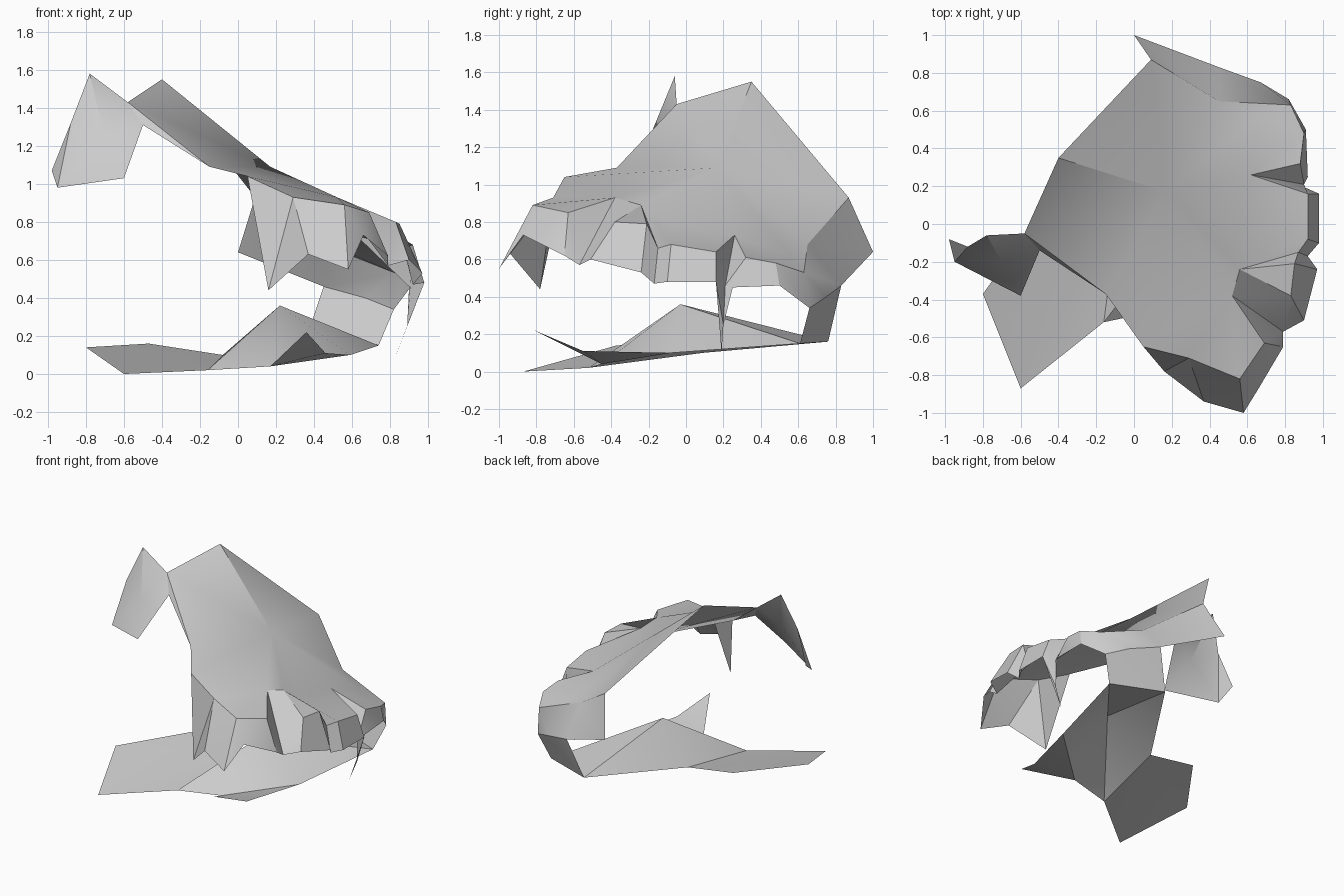
import bpy
import bmesh
from math import radians
from mathutils import Vector

cube = bpy.data.objects.get("Cube")
if cube:
    bpy.data.objects.remove(cube, do_unlink=True)

# One plain stone colour
stone = bpy.data.materials.new("stone_grey")
stone.use_nodes = True
stone.diffuse_color = (.6, .6, .6, 1)
stone.node_tree.nodes["Principled BSDF"].inputs["Base Color"].default_value = (.6, .6, .6, 1)


def fan(centre, ring, closed=False):
    """Triangles spreading from one point to a chain of points."""
    chain = ring + ring[:1] if closed else ring
    return [(centre, a, b) for a, b in zip(chain, chain[1:])]


def loft(columns):
    """Skin between neighbouring columns; repeated points collapse to triangles."""
    faces = []
    for left, right in zip(columns, columns[1:]):
        for i in range(len(left) - 1):
            faces.append((left[i], left[i + 1], right[i + 1], right[i]))
    return faces


def build(name, faces):
    """Make a thin sheet object from point loops, sharing equal points."""
    bm = bmesh.new()
    shared = {}
    for loop in faces:
        corners = []
        for point in loop:
            if point not in shared:
                shared[point] = bm.verts.new(Vector(point))
            if shared[point] not in corners:
                corners.append(shared[point])
        if len(corners) > 2 and not bm.faces.get(corners):
            bm.faces.new(corners)
    bmesh.ops.recalc_face_normals(bm, faces=bm.faces[:])
    # Turn the sheet so its outside faces upward
    if sum(f.normal.z * f.calc_area() for f in bm.faces) < 0:
        bmesh.ops.reverse_faces(bm, faces=bm.faces[:])
    mesh = bpy.data.meshes.new(name)
    bm.to_mesh(mesh)
    bm.free()
    mesh.materials.append(stone)
    obj = bpy.data.objects.new(name, mesh)
    bpy.context.collection.objects.link(obj)
    bpy.ops.object.select_all(action="DESELECT")
    obj.select_set(True)
    bpy.context.view_layer.objects.active = obj
    bpy.ops.object.shade_smooth_by_angle(angle=radians(30))
    return obj


# Canopy landmarks
summit = (.17, .17, 1.09)
rear_tip = (0, 1, .64)
rear_shoulder = (.09, .87, .93)
peak = (-.4, .35, 1.55)
flap_root = (-.58, -.05, 1.43)
flap_joint = (-.5, -.14, 1.31)
side_edge = (-.15, -.37, 1.09)
nose_root = (.05, -.65, 1.04)

# Roots of the brow bulges, front to back
valley = (.52, -.38, .93)
root_a = (.56, -.24, .89)
root_b = (.6, -.07, .79)
root_c = (.62, .26, .73)
root_d = (.65, .57, .61)
rear_crease = (.45, .65, .68)

# Crests of the bulges
nose_left = (.29, -.71, .93)
nose_right = (.56, -.82, .89)
cheek = (.69, -.63, .85)
cheek_hem = (.79, -.57, .57)
rear_corner = (.83, .63, .53)

# Lower hem points used more than once
fang = (.16, -.78, .44)
nose_hem = (.37, -.94, .63)
ridge_hem = (.98, .16, .48)
spike_mid = (.89, .2, .25)
rear_hem = (.82, .66, .34)
pillar_right = (.67, .75, .4)
pillar_left = (.45, .83, .46)

# Root, crest and hem of each section around the brow
brow = [
    (nose_root, nose_root, fang),
    (nose_root, nose_left, fang),
    (valley, nose_left, nose_hem),
    (valley, nose_right, nose_hem),
    (valley, nose_right, (.58, -1, .55)),
    (valley, cheek, (.66, -.87, .73)),
    (valley, cheek, (.79, -.65, .62)),
    (valley, cheek, cheek_hem),
    (valley, cheek_hem, cheek_hem),
    (root_a, (.83, -.38, .8), (.9, -.51, .6)),
    (root_a, (.85, -.21, .79), (.97, -.24, .53)),
    (root_a, (.87, -.15, .66), (.92, -.17, .47)),
    (root_b, (.92, -.08, .68), (.98, -.1, .48)),
    (root_c, (.92, .16, .64), ridge_hem),
    (root_c, (.9, .21, .46), spike_mid),
    (root_c, (.88, .32, .61), (.92, .25, .45)),
    (root_d, (.9, .48, .58), (.91, .5, .46)),
    (rear_crease, rear_corner, rear_hem),
    (rear_crease, rear_corner, pillar_right),
    (rear_crease, pillar_left, pillar_left),
    (rear_shoulder, rear_tip, rear_tip),
]
roof_ring = [nose_root, valley, root_a, root_b, root_c, root_d, rear_crease,
             rear_shoulder, peak, flap_root, side_edge]
build("canopy", fan(summit, roof_ring, closed=True) + loft(brow)
      + [(flap_root, flap_joint, side_edge)])

# Thin point hanging below the brow
build("hanging_spike", [(ridge_hem, spike_mid, (.83, .19, .1))])

# Drooping flap on the right side
flap_fold = (-.88, -.12, 1.32)
flap_corner = (-.95, -.2, .98)
flap_ring = [flap_root, (-.78, -.06, 1.58), flap_fold, flap_corner,
             (-.6, -.38, 1.03), flap_joint]
build("side_flap", fan((-.7, -.2, 1.24), flap_ring, closed=True)
      + [(flap_fold, (-.98, -.08, 1.07), flap_corner)])

# Wall joining the canopy to the floor
foot_right = (.74, .61, .15)
foot_left = (.35, .76, .16)
build("rear_pillar", fan(foot_left, [pillar_left, pillar_right, rear_hem, foot_right]))

# Raised floor
floor_back = (-.08, .09, .1)
floor_front = (-.16, -.52, .02)
floor_low = (.17, -.45, .04)
floor_side = (.59, -.08, .1)
ridge_ring = [floor_front, floor_low, floor_side, foot_right, foot_left, floor_back]
build("floor_ridge", fan((.22, -.03, .36), ridge_ring, closed=True))

# Spur curling up from the front edge of the floor
build("floor_spur", fan(floor_low, [(.36, -.81, .22), (.46, -.55, .11), floor_side]))

# Flat slab reaching out to the right
slab_ring = [(-.47, .09, .16), (-.8, -.37, .14), (-.6, -.87, 0), floor_front]
build("floor_slab", fan(floor_back, slab_ring))
